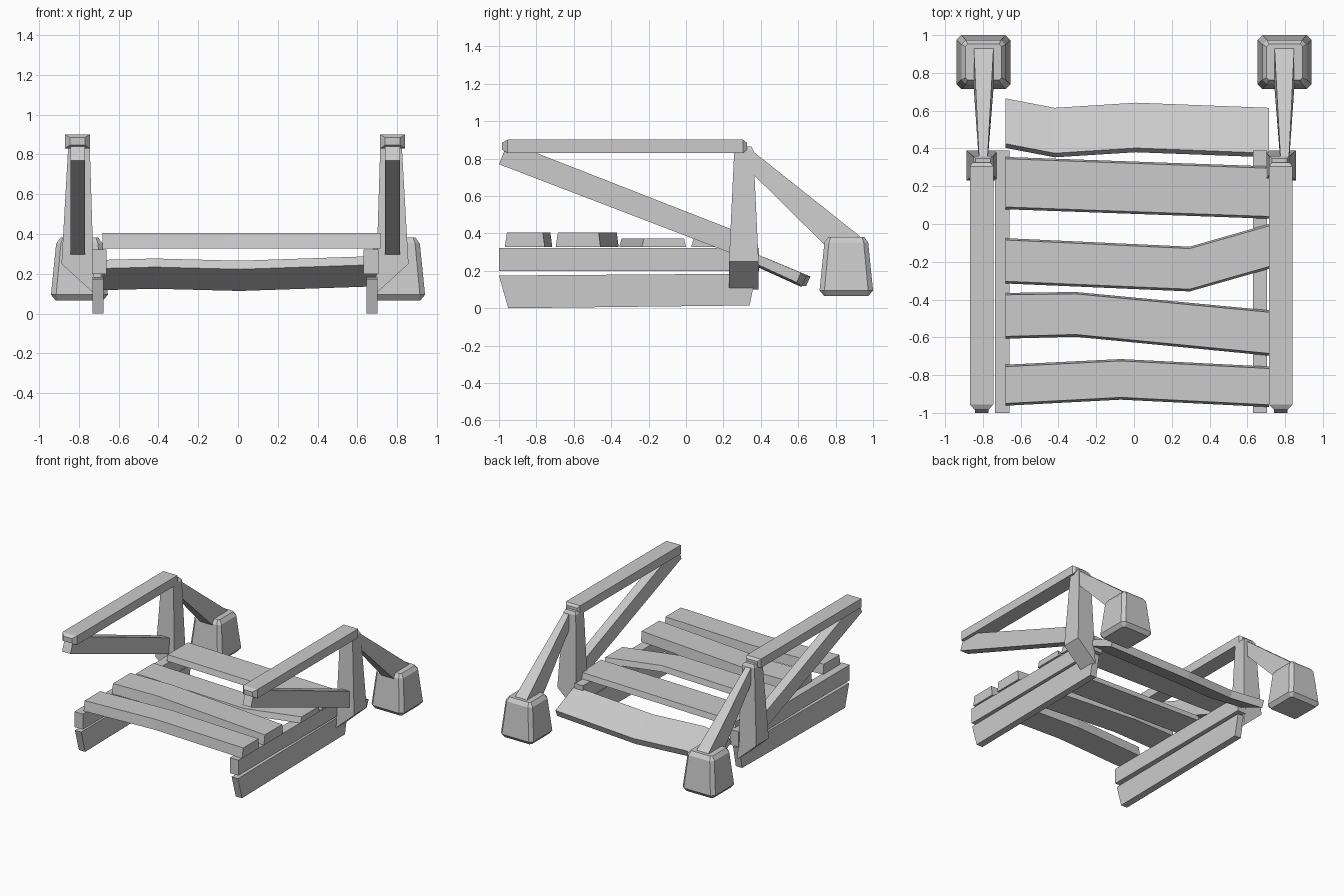
import bpy, bmesh


def loft(name, rings):
    """Skin a list of equal-length point rings and cap both ends."""
    bm = bmesh.new()
    rows = [[bm.verts.new(p) for p in ring] for ring in rings]
    n = len(rows[0])
    for a, b in zip(rows, rows[1:]):
        for i in range(n):
            j = (i + 1) % n
            bm.faces.new((a[i], a[j], b[j], b[i]))
    bm.faces.new(rows[0])
    bm.faces.new(rows[-1])
    bmesh.ops.recalc_face_normals(bm, faces=bm.faces)
    mesh = bpy.data.meshes.new(name)
    bm.to_mesh(mesh)
    bm.free()
    ob = bpy.data.objects.new(name, mesh)
    bpy.context.collection.objects.link(ob)
    return ob


def pair(name, rings, axis):
    """Left part as given, right part reflected across x = axis."""
    loft(name + "_left", rings)
    loft(name + "_right", [[(2 * axis - x, y, z) for x, y, z in r] for r in rings])


def side_profile(x0, x1, pts):
    return [[(x, y, z) for y, z in pts] for x in (x0, x1)]


def octagon(cx, cy, h, c, z):
    k = h - c
    return [(cx + a, cy + b, z) for a, b in
            ((h, -k), (h, k), (k, h), (-k, h), (-h, k), (-h, -k), (-k, -h), (k, -h))]


def rect_z(x0, x1, y0, y1, za, zb):
    return [(x0, y0, za), (x1, y0, zb), (x1, y1, zb), (x0, y1, za)]


AX = -0.015

# Side boards
pair("lower_side_board", side_profile(-0.73, -0.675,
     [(-1, 0.175), (-0.95, 0.0), (0.34, 0.015), (0.375, 0.185)]), AX)
pair("upper_side_board", side_profile(-0.735, -0.66,
     [(-1, 0.2), (0.39, 0.2), (0.39, 0.322), (-1, 0.322)]), AX)

# Seat slats: (x, front y, back y) stations and top height
slats = [
    ([(-0.68, -0.95, -0.755), (-0.07, -0.918, -0.725), (0.715, -0.957, -0.765)], 0.405),
    ([(-0.68, -0.595, -0.375), (-0.31, -0.585, -0.37), (0.715, -0.685, -0.467)], 0.405),
    ([(-0.68, -0.303, -0.085), (0.295, -0.345, -0.13), (0.715, -0.225, -0.01)], 0.372),
    ([(-0.68, 0.09, 0.345), (0.715, 0.04, 0.295)], 0.372),
]
for i, (stations, top) in enumerate(slats):
    loft(f"seat_slat_{i + 1}", [
        [(x, f, top), (x, b, top), (x, b + 0.01, 0.327), (x, f - 0.012, 0.327)]
        for x, f, b in stations])

# Drooping rear slat: (x, front y, front top z)
loft("rear_slat", [
    [(x, y, z), (x, y + 0.24, z - 0.1), (x, y + 0.217, z - 0.152), (x, y - 0.022, z - 0.043)]
    for x, y, z in ((-0.68, 0.425, 0.27), (-0.42, 0.375, 0.277),
                    (0.01, 0.402, 0.266), (0.715, 0.375, 0.29))])

# Posts with slanted foot cut and chamfered top
pair("post", [
    rect_z(-0.887, -0.722, 0.23, 0.388, 0.25, 0.10),
    rect_z(-0.853, -0.745, 0.258, 0.36, 0.845, 0.845),
    rect_z(-0.84, -0.76, 0.27, 0.348, 0.866, 0.866)], AX)

# Arm rests with chamfered ends
pair("arm_rest", [
    [(-0.807 + a * (0.0625 - i), y, 0.866 + b * (0.035 - j))
     for a, b in ((-1, -1), (1, -1), (1, 1), (-1, 1))]
    for y, i, j in ((-0.983, 0.025, 0.016), (-0.955, 0, 0), (0.305, 0, 0), (0.325, 0.015, 0.015))], AX)

# Diagonal arm braces
pair("arm_brace", side_profile(-0.843, -0.77,
     [(-1, 0.77), (-0.97, 0.845), (-0.83, 0.842), (0.3, 0.4), (0.3, 0.272)]), AX)

# Rear legs, thin at the post and wide at the foot
pair("rear_leg", [
    [(-0.82, 0.34, 0.853), (-0.776, 0.34, 0.853), (-0.774, 0.34, 0.735), (-0.822, 0.34, 0.735)],
    [(-0.848, 0.93, 0.385), (-0.744, 0.93, 0.385), (-0.742, 0.74, 0.34), (-0.85, 0.74, 0.34)]], 0)

# Block feet
pair("foot", [octagon(-0.797, 0.857, h, c, z) for h, c, z in
              ((0.118, 0.012, 0.065), (0.143, 0.026, 0.095),
               (0.117, 0.024, 0.352), (0.095, 0.012, 0.382))], 0)
